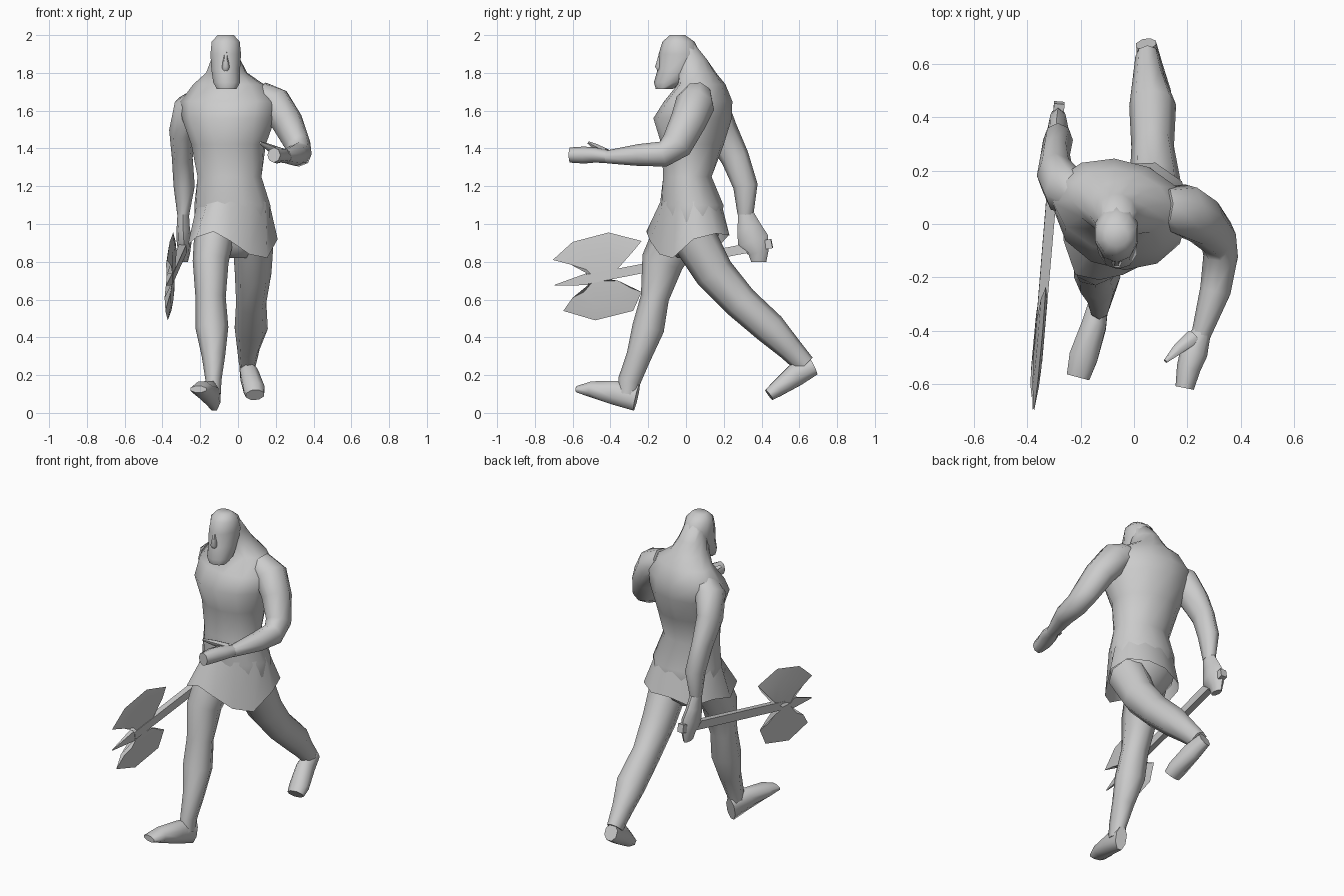
import bpy, bmesh, math
from mathutils import Vector


def finish(name, bm, angle=60):
    bmesh.ops.recalc_face_normals(bm, faces=bm.faces)
    mesh = bpy.data.meshes.new(name)
    bm.to_mesh(mesh)
    bm.free()
    ob = bpy.data.objects.new(name, mesh)
    bpy.context.collection.objects.link(ob)
    bpy.ops.object.select_all(action='DESELECT')
    ob.select_set(True)
    bpy.context.view_layer.objects.active = ob
    bpy.ops.object.shade_smooth_by_angle(angle=math.radians(angle))
    return ob


def loft(name, rings, caps=True, angle=60):
    bm = bmesh.new()
    vs = [[bm.verts.new(p) for p in r] for r in rings]
    n = len(rings[0])
    for a, b in zip(vs, vs[1:]):
        for i in range(n):
            j = (i + 1) % n
            bm.faces.new((a[i], a[j], b[j], b[i]))
    if caps:
        bm.faces.new(vs[0])
        bm.faces.new(vs[-1])
    return finish(name, bm, angle)


def ellipse(c, u, v, n, off=0.0):
    out = []
    for i in range(n):
        a = 2 * math.pi * (i + off) / n
        out.append(Vector(c) + u * math.cos(a) + v * math.sin(a))
    return out


def limb(name, path, n=8, off=0.0, angle=60):
    """Each station: x, y, z, half width across x, half depth."""
    pts = [Vector(p[:3]) for p in path]
    rings = []
    for i, p in enumerate(path):
        t = (pts[min(i + 1, len(pts) - 1)] - pts[max(i - 1, 0)]).normalized()
        u = Vector((1, 0, 0))
        u = (u - t * t.dot(u)).normalized()
        rings.append(ellipse(pts[i], u * p[3], t.cross(u) * p[4], n, off))
    return loft(name, rings, angle=angle)


def stack(name, levels, n=12):
    """Each level: z, cx, y front, y back, half width, yaw in degrees."""
    rings = []
    for z, cx, y0, y1, rx, yaw in levels:
        a = math.radians(yaw)
        u = Vector((math.cos(a), math.sin(a), 0))
        v = Vector((-math.sin(a), math.cos(a), 0))
        rings.append(ellipse((cx, (y0 + y1) / 2, z), u * rx, v * (y1 - y0) / 2, n, 0.5))
    return loft(name, rings)


# Trunk with twisted shoulders, running up into the neck
stack("torso", [
    (0.82, -0.01, -0.05, 0.07, 0.06, 0),
    (0.88, -0.02, -0.09, 0.14, 0.14, 5),
    (0.97, -0.03, -0.12, 0.19, 0.20, 5),
    (1.10, -0.03, -0.14, 0.20, 0.205, 5),
    (1.25, -0.045, -0.125, 0.14, 0.175, 0),
    (1.42, -0.05, -0.13, 0.20, 0.20, -8),
    (1.56, -0.05, -0.17, 0.24, 0.25, -14),
    (1.65, -0.05, -0.11, 0.24, 0.26, -14),
    (1.74, -0.05, -0.04, 0.205, 0.19, -12),
    (1.80, -0.06, -0.06, 0.16, 0.11, -8),
    (1.87, -0.065, -0.07, 0.115, 0.08, 0),
    (1.95, -0.065, -0.06, 0.05, 0.06, 0)])

# Head and nose
stack("head", [
    (1.715, -0.06, -0.16, -0.07, 0.055, 0),
    (1.75, -0.06, -0.17, -0.01, 0.075, 0),
    (1.82, -0.065, -0.15, 0.06, 0.08, 0),
    (1.90, -0.065, -0.145, 0.08, 0.085, 0),
    (1.965, -0.065, -0.125, 0.045, 0.078, 0),
    (2.00, -0.065, -0.085, -0.005, 0.045, 0)], 10)
limb("nose", [(-0.065, -0.13, 1.91, 0.010, 0.012),
              (-0.065, -0.145, 1.83, 0.02, 0.022),
              (-0.065, -0.14, 1.81, 0.015, 0.01)], 6)

# Arm hanging back with the axe hand
limb("right_arm", [
    (-0.18, 0.09, 1.67, 0.07, 0.07), (-0.26, 0.13, 1.61, 0.085, 0.10),
    (-0.295, 0.185, 1.49, 0.07, 0.09), (-0.295, 0.26, 1.35, 0.055, 0.075),
    (-0.285, 0.315, 1.20, 0.056, 0.065), (-0.29, 0.315, 1.05, 0.032, 0.042)])
limb("right_hand", [
    (-0.29, 0.315, 1.06, 0.03, 0.04), (-0.29, 0.335, 0.98, 0.035, 0.065),
    (-0.285, 0.355, 0.91, 0.04, 0.085), (-0.285, 0.385, 0.85, 0.032, 0.055),
    (-0.285, 0.385, 0.80, 0.02, 0.04)])

# Arm bent forward with an open hand
limb("left_arm", [
    (0.11, 0.06, 1.68, 0.08, 0.08), (0.19, 0.05, 1.64, 0.095, 0.105),
    (0.26, 0.01, 1.54, 0.085, 0.095), (0.315, -0.05, 1.42, 0.07, 0.085),
    (0.325, -0.12, 1.37, 0.065, 0.068), (0.305, -0.25, 1.365, 0.058, 0.058),
    (0.25, -0.42, 1.355, 0.036, 0.034)])
limb("left_hand", [
    (0.255, -0.40, 1.355, 0.035, 0.033), (0.225, -0.48, 1.365, 0.052, 0.04),
    (0.205, -0.54, 1.365, 0.045, 0.045), (0.19, -0.615, 1.365, 0.035, 0.04)])
limb("left_thumb", [
    (0.225, -0.42, 1.38, 0.03, 0.02), (0.165, -0.47, 1.405, 0.022, 0.018),
    (0.118, -0.515, 1.43, 0.008, 0.008)], 6)

# Leading leg and foot
limb("right_leg", [
    (-0.12, -0.03, 0.98, 0.11, 0.13), (-0.145, -0.125, 0.80, 0.095, 0.112),
    (-0.145, -0.165, 0.61, 0.08, 0.075), (-0.138, -0.20, 0.45, 0.087, 0.085),
    (-0.13, -0.25, 0.30, 0.062, 0.066), (-0.13, -0.30, 0.17, 0.042, 0.06),
    (-0.13, -0.31, 0.10, 0.04, 0.05)])
limb("right_foot", [
    (-0.125, -0.262, 0.08, 0.035, 0.075), (-0.15, -0.38, 0.107, 0.05, 0.068),
    (-0.19, -0.50, 0.125, 0.058, 0.045), (-0.21, -0.575, 0.125, 0.047, 0.018)],
    off=0.5)

# Trailing leg and foot
limb("left_leg", [
    (0.08, 0.04, 0.93, 0.11, 0.12), (0.08, 0.15, 0.74, 0.097, 0.105),
    (0.07, 0.29, 0.585, 0.08, 0.092), (0.07, 0.445, 0.447, 0.088, 0.086),
    (0.055, 0.55, 0.34, 0.06, 0.066), (0.05, 0.63, 0.255, 0.045, 0.055)])
limb("left_foot", [
    (0.045, 0.675, 0.245, 0.04, 0.05), (0.06, 0.58, 0.20, 0.052, 0.065),
    (0.085, 0.48, 0.125, 0.06, 0.045), (0.09, 0.44, 0.095, 0.052, 0.035)],
    off=0.5)

# Ragged loincloth: waist ring dropped to an uneven hem
hem = [(0.21, 0.04, 0.92), (0.155, -0.07, 0.82), (0.06, -0.14, 0.84),
       (-0.04, -0.19, 0.91), (-0.13, -0.21, 0.96), (-0.22, -0.19, 0.93),
       (-0.265, -0.06, 0.89), (-0.25, 0.09, 0.93), (-0.17, 0.19, 0.90),
       (-0.04, 0.225, 0.94), (0.08, 0.23, 0.94), (0.18, 0.16, 0.95)]
waist = []
for x, y, z in hem:
    a = math.atan2(y - 0.02, x + 0.03)
    waist.append((-0.03 + 0.195 * math.cos(a), 0.025 + 0.16 * math.sin(a), 1.12))
loft("loincloth", [waist, hem], caps=False)


# Axe: square handle, spike and two mirrored-thickness blades
def axe_x(y, z):
    return -0.32 + 0.085 * y + 0.05 * (z - 0.72)


limb("axe_handle", [(-0.28, 0.455, 0.897, 0.028, 0.035),
                    (-0.362, -0.52, 0.708, 0.024, 0.035)], 4, 0.5, 30)
limb("axe_spike", [(-0.362, -0.52, 0.708, 0.02, 0.045),
                   (-0.38, -0.695, 0.676, 0.002, 0.003)], 4, 0.5, 30)


def blade(name, rows, half):
    """Rows of (y, z) from the cutting edge inward, with half thickness per row."""
    bm = bmesh.new()
    for s in (-1, 1):
        vs = [[bm.verts.new((axe_x(y, z) + s * h, y, z)) for y, z in r]
              for r, h in zip(rows, half)]
        for a, b in zip(vs, vs[1:]):
            for i in range(len(a) - 1):
                bm.faces.new((a[i], a[i + 1], b[i + 1], b[i]))
    bmesh.ops.remove_doubles(bm, verts=bm.verts, dist=0.0005)
    open_edges = [e for e in bm.edges if e.is_boundary]
    bmesh.ops.holes_fill(bm, edges=open_edges)
    return finish(name, bm, 20)


thickness = (0.0, 0.012, 0.016)
blade("axe_upper_blade", [
    [(-0.705, 0.81), (-0.60, 0.905), (-0.41, 0.955), (-0.235, 0.91)],
    [(-0.61, 0.785), (-0.54, 0.85), (-0.41, 0.875), (-0.28, 0.855)],
    [(-0.53, 0.76), (-0.49, 0.72), (-0.42, 0.72), (-0.355, 0.77)]], thickness)
blade("axe_lower_blade", [
    [(-0.65, 0.54), (-0.48, 0.49), (-0.28, 0.54), (-0.235, 0.64)],
    [(-0.60, 0.61), (-0.48, 0.565), (-0.34, 0.59), (-0.29, 0.66)],
    [(-0.54, 0.64), (-0.49, 0.70), (-0.42, 0.71), (-0.36, 0.70)]], thickness)
